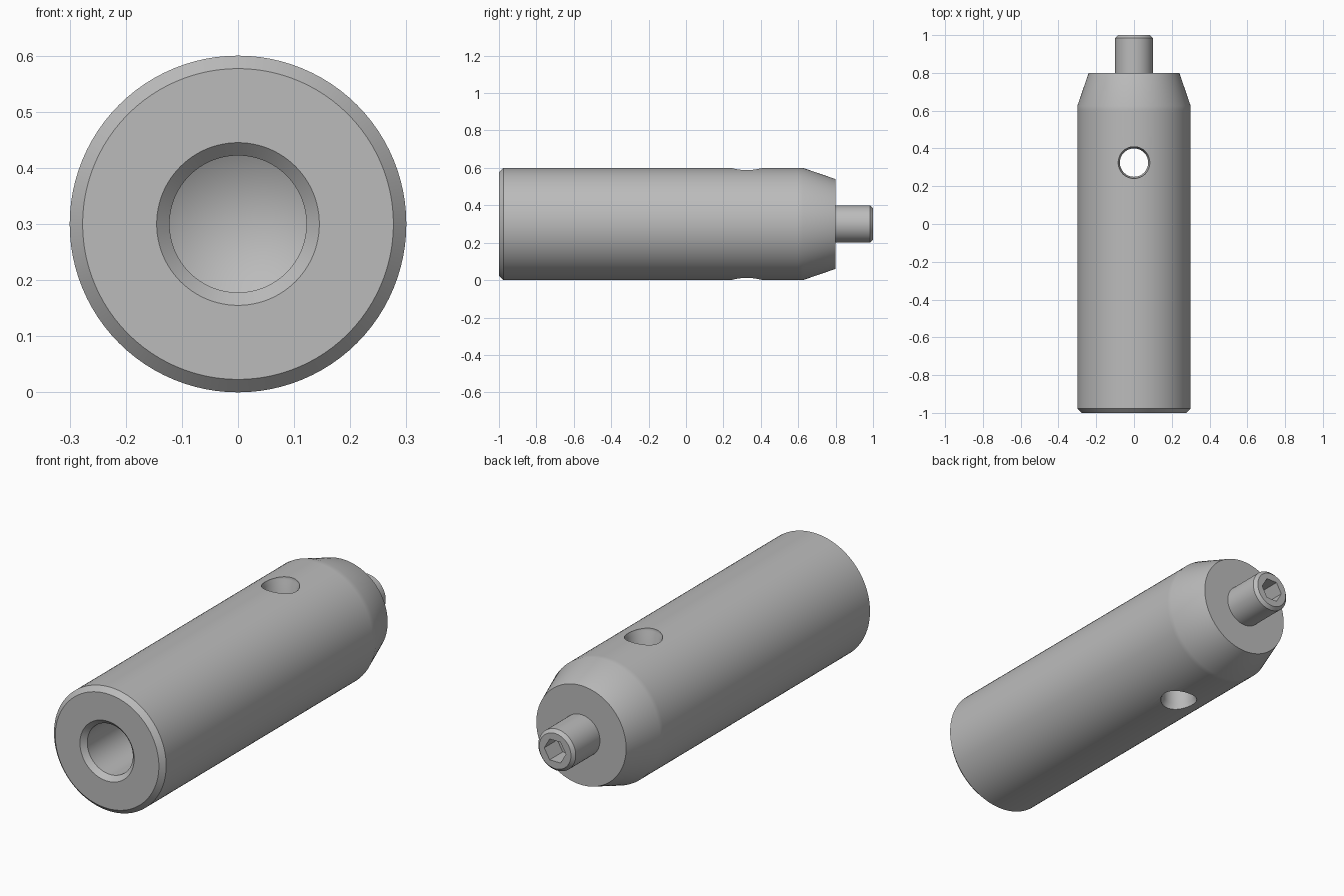
import bpy, bmesh, math
from mathutils import Matrix, Vector

default = bpy.data.objects.get("Cube")
if default:
    bpy.data.objects.remove(default, do_unlink=True)

R = 0.3          # body radius, also the height of the main axis
HOLE_Y = 0.325   # position of the cross hole

steel = bpy.data.materials.new("grey steel")
steel.use_nodes = True
color = (0.5, 0.5, 0.5, 1)
steel.diffuse_color = color
steel.node_tree.nodes["Principled BSDF"].inputs["Base Color"].default_value = color


def lathe(name, profile, steps, upright=False):
    """Revolve (radius, position) points about the main axis, or about z."""
    bm = bmesh.new()
    verts = [bm.verts.new((r, p, 0)) for r, p in profile]
    edges = [bm.edges.new(pair) for pair in zip(verts, verts[1:])]
    bmesh.ops.spin(bm, geom=verts + edges, cent=(0, 0, 0), axis=(0, 1, 0),
                   angle=math.tau, steps=steps)
    bmesh.ops.remove_doubles(bm, verts=bm.verts, dist=1e-5)
    bmesh.ops.recalc_face_normals(bm, faces=bm.faces)
    if upright:
        bm.transform(Matrix.Rotation(math.pi / 2, 4, "X"))
    mesh = bpy.data.meshes.new(name)
    bm.to_mesh(mesh)
    bm.free()
    mesh.materials.append(steel)
    obj = bpy.data.objects.new(name, mesh)
    obj.location = Vector((0, HOLE_Y if upright else 0, R))
    bpy.context.collection.objects.link(obj)
    return obj


def cut(target, cutter):
    """Subtract the cutter, then remove it."""
    mod = target.modifiers.new("cut", "BOOLEAN")
    mod.operation, mod.solver, mod.object = "DIFFERENCE", "EXACT", cutter
    bpy.context.view_layer.objects.active = target
    bpy.ops.object.modifier_apply(modifier=mod.name)
    bpy.data.objects.remove(cutter, do_unlink=True)


def smooth(obj):
    bpy.ops.object.select_all(action="DESELECT")
    obj.select_set(True)
    bpy.context.view_layer.objects.active = obj
    bpy.ops.object.shade_smooth_by_angle(angle=math.radians(30))


# Body: drilled blind bore, chamfered front rim, tapered rear
body = lathe("body", [(0, -0.33), (0.122, -0.4), (0.122, -0.977), (0.145, -1),
                      (0.277, -1), (R, -0.977), (R, 0.18), (R, 0.47), (R, 0.6),
                      (R, 0.625), (0.24, 0.8), (0, 0.8)], 96)

# Cross hole with a slight countersink at both ends
half = [(0.075, 0.27), (0.084, 0.286), (0.084, 0.4), (0, 0.4)]
cut(body, lathe("hole_cutter", [(r, -p) for r, p in reversed(half)] + half, 64, True))
smooth(body)

# Rear pin with a chamfered tip and a hexagon socket
pin = lathe("rear_pin", [(0, 0.75), (0.1, 0.75), (0.1, 0.985), (0.085, 1), (0, 1)], 64)
cut(pin, lathe("socket_cutter", [(0, 0.9), (0.058, 0.9), (0.058, 1.1), (0, 1.1)], 6))
smooth(pin)
